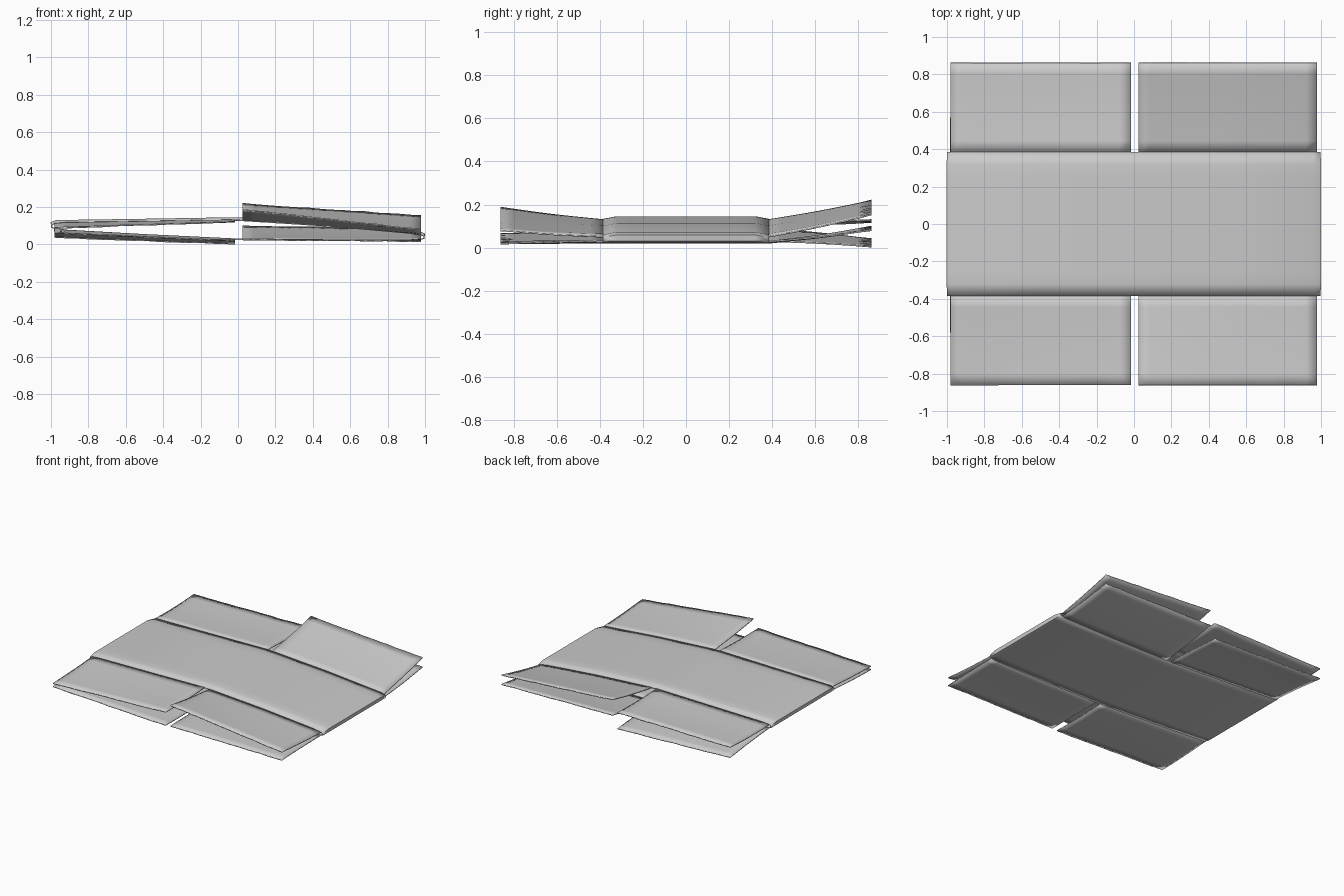
import bpy, bmesh, math, random

if "Cube" in bpy.data.objects:
    bpy.data.objects.remove(bpy.data.objects["Cube"])

random.seed(4)
T = 0.007           # board thickness
HINGE, END = 0.385, 0.862

# cross-section of the flattened tube: (x, z)
TOP = [(-0.996, 0.105), (-0.97, 0.115), (-0.5, 0.122), (-0.015, 0.13), (0.03, 0.128),
       (0.5, 0.098), (0.96, 0.057), (0.994, 0.045)]
BOTTOM = [(0.994, 0.032), (0.96, 0.024), (0.5, 0.022), (0.0, 0.028),
          (-0.5, 0.052), (-0.96, 0.078), (-0.996, 0.092)]


def height(profile, x):
    pts = sorted(profile)
    for (x0, z0), (x1, z1) in zip(pts, pts[1:]):
        if x <= x1:
            return z0 + (z1 - z0) * (x - x0) / (x1 - x0)
    return pts[-1][1]


def sheet(name, rows, closed=False):
    """Skin rows of points into a thin smooth board."""
    bm = bmesh.new()
    vr = [[bm.verts.new(p) for p in r] for r in rows]
    n = len(rows[0])
    for a, b in zip(vr, vr[1:]):
        for i in range(n if closed else n - 1):
            j = (i + 1) % n
            bm.faces.new((a[i], a[j], b[j], b[i]))
    bmesh.ops.recalc_face_normals(bm, faces=bm.faces)
    me = bpy.data.meshes.new(name)
    bm.to_mesh(me)
    bm.free()
    ob = bpy.data.objects.new(name, me)
    bpy.context.collection.objects.link(ob)
    m = ob.modifiers.new("board", 'SOLIDIFY')
    m.thickness, m.offset = T, 0
    bpy.context.view_layer.objects.active = ob
    ob.select_set(True)
    bpy.ops.object.shade_smooth_by_angle(angle=math.radians(25))
    ob.select_set(False)
    return ob


# flattened box body, slightly bulged between the hinge creases
rows = []
for k in range(13):
    y = -HINGE + 2 * HINGE * k / 12
    bulge = 0.012 * min(1, 6 * (1 - abs(y) / HINGE))
    rows.append([(x + (0.003 if x > 0.9 else -0.003 if x < -0.9 else 0) * bulge / 0.012,
                  y, z + bulge) for x, z in TOP]
                + [(x, y, z) for x, z in BOTTOM])
sheet("box_body", rows, closed=True)


def flap(name, side, x0, x1, profile, z0, z1, curl):
    """Flap from the hinge to the outer edge; z0, z1 are the outer corner heights."""
    rows = []
    for j in range(9):
        t = j / 8
        y = side * (HINGE + (END - HINGE) * t)
        row = []
        for i in range(17):
            s = i / 16
            x = x0 + (x1 - x0) * s
            zi, zo = height(profile, x), z0 + (z1 - z0) * s
            z = zi + (zo - zi) * t + curl * math.sin(math.pi * t)
            if j == 8:                      # worn outer edge
                z += random.uniform(-0.002, 0.002)
            row.append((x, y, max(z, 0.0038)))
        rows.append(row)
    sheet(name, rows)


L, R = (-0.982, -0.017), (0.024, 0.979)
# name, side, x span, profile, outer heights, curl
for name, side, span, prof, z0, z1, curl in [
    ("front_left_upper_flap", -1, L, TOP, 0.088, 0.122, -0.004),
    ("front_left_lower_flap", -1, L, BOTTOM, 0.062, 0.02, -0.004),
    ("front_right_upper_flap", -1, R, TOP, 0.186, 0.08, -0.004),
    ("front_right_lower_flap", -1, R, BOTTOM, 0.026, 0.018, 0.002),
    ("back_left_upper_flap", 1, L, TOP, 0.118, 0.128, -0.006),
    ("back_left_lower_flap", 1, L, BOTTOM, 0.038, 0.004, 0.004),
    ("back_right_upper_flap", 1, R, TOP, 0.217, 0.152, -0.004),
    ("back_right_lower_flap", 1, R, BOTTOM, 0.098, 0.082, -0.006),
]:
    flap(name, side, span[0], span[1], prof, z0, z1, curl)
